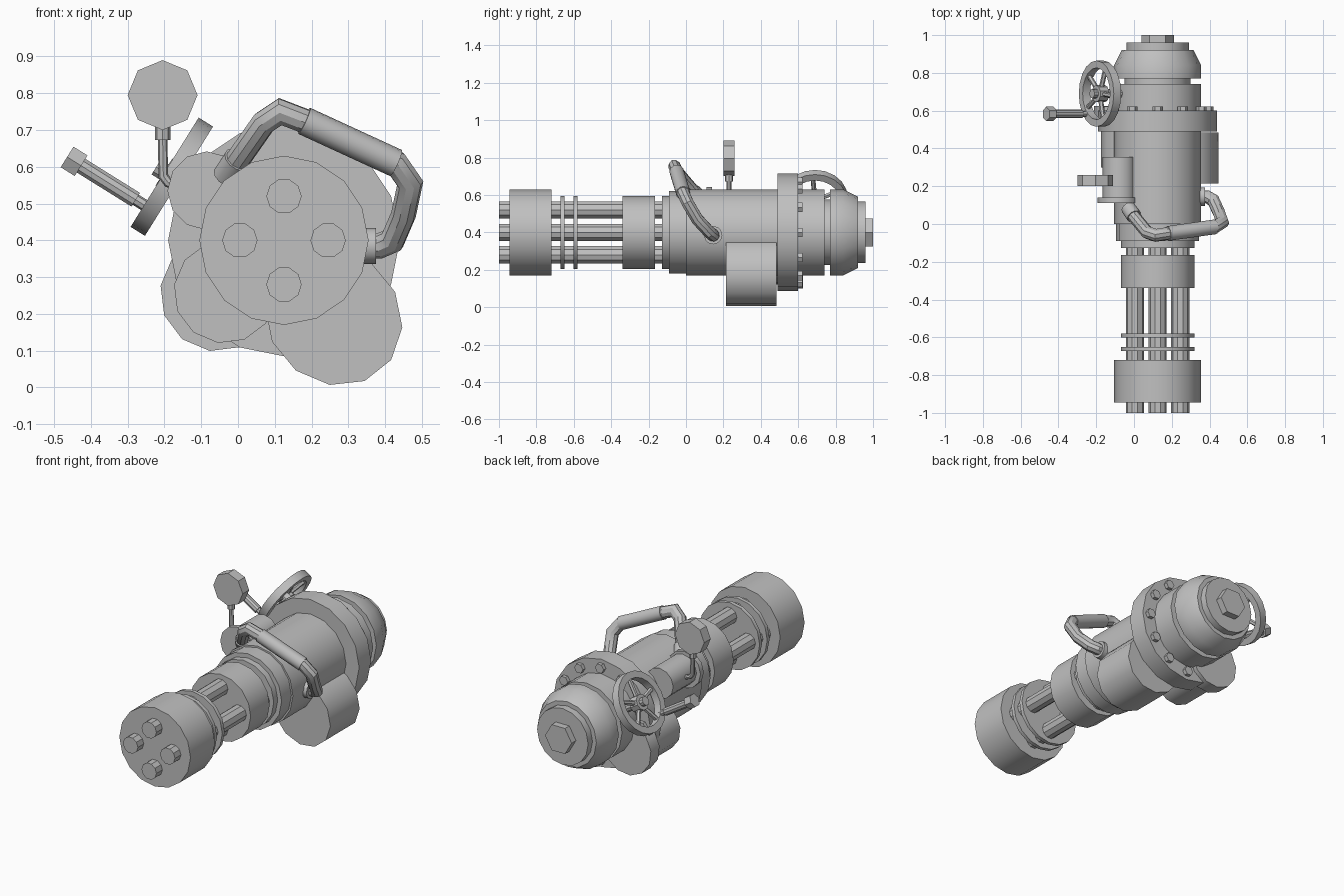
import bpy, bmesh, math
from mathutils import Vector, Matrix

if "Cube" in bpy.data.objects:
    bpy.data.objects.remove(bpy.data.objects["Cube"])

steel = bpy.data.materials.new("grey steel")
steel.diffuse_color = (0.53, 0.53, 0.53, 1)
steel.use_nodes = True
steel.node_tree.nodes["Principled BSDF"].inputs["Base Color"].default_value = steel.diffuse_color
AX, AZ = 0.125, 0.40          # main axis position
Y = Vector((0, 1, 0))


def finish(name, bm, smooth=True):
    bmesh.ops.recalc_face_normals(bm, faces=bm.faces)
    me = bpy.data.meshes.new(name)
    bm.to_mesh(me)
    bm.free()
    me.materials.append(steel)
    ob = bpy.data.objects.new(name, me)
    bpy.context.collection.objects.link(ob)
    if smooth:
        bpy.ops.object.select_all(action='DESELECT')
        ob.select_set(True)
        bpy.context.view_layer.objects.active = ob
        bpy.ops.object.shade_smooth_by_angle(angle=math.radians(35))
    return ob


def frame(d):
    """Two unit vectors square to direction d."""
    d = Vector(d).normalized()
    ref = Vector((0, 0, 1)) if abs(d.z) < 0.9 else Y
    u = ref.cross(d).normalized()
    return u, d.cross(u)


def lathe(name, origin, axis, profile, n=16, turn=0.0, closed=False, stretch=None):
    """Sweep (distance along axis, radius) points round the axis."""
    bm = bmesh.new()
    o, d = Vector(origin), Vector(axis).normalized()
    u, v = frame(d)
    rings = []
    for t, r in profile:
        ring = []
        for i in range(n):
            a = 2 * math.pi * i / n + turn
            p = (u * math.cos(a) + v * math.sin(a)) * r
            if stretch:
                s = Vector(stretch[0]).normalized()
                p += s * p.dot(s) * (stretch[1] - 1)
            ring.append(bm.verts.new(o + d * t + p))
        rings.append(ring)
    pairs = list(zip(rings, rings[1:]))
    if closed:
        pairs.append((rings[-1], rings[0]))
    else:
        bm.faces.new(rings[0])
        bm.faces.new(rings[-1])
    for a, b in pairs:
        for i in range(n):
            j = (i + 1) % n
            bm.faces.new((a[i], a[j], b[j], b[i]))
    return finish(name, bm)


def rod(name, a, b, r, n=10, turn=0.0):
    a, b = Vector(a), Vector(b)
    return lathe(name, a, b - a, [(0, r), ((b - a).length, r)], n, turn)


def tube(name, pts, r, n=10):
    """Bent pipe with mitred joints."""
    pts = [Vector(p) for p in pts]
    bm = bmesh.new()
    d = (pts[1] - pts[0]).normalized()
    u, v = frame(d)
    ring = [pts[0] + (u * math.cos(2 * math.pi * i / n) + v * math.sin(2 * math.pi * i / n)) * r
            for i in range(n)]
    rings = [[bm.verts.new(p) for p in ring]]
    for k in range(1, len(pts)):
        d = (pts[k] - pts[k - 1]).normalized()
        nrm = d if k == len(pts) - 1 else (d + (pts[k + 1] - pts[k]).normalized()).normalized()
        ring = [p + d * ((pts[k] - p).dot(nrm) / d.dot(nrm)) for p in ring]
        rings.append([bm.verts.new(p) for p in ring])
    bm.faces.new(rings[0])
    bm.faces.new(rings[-1])
    for a, b in zip(rings, rings[1:]):
        for i in range(n):
            j = (i + 1) % n
            bm.faces.new((a[i], a[j], b[j], b[i]))
    return finish(name, bm)


def disc(name, y0, y1, r, x=AX, z=AZ, n=16, turn=0.0, stretch=None):
    return lathe(name, (x, y0, z), Y, [(0, r), (y1 - y0, r)], n, turn, False, stretch)


# Four barrels
for i in range(4):
    a = i * math.pi / 2
    disc(f"barrel_{i + 1}", -1.0, 0.0, 0.048, AX + 0.12 * math.cos(a), AZ + 0.12 * math.sin(a), 10)

# Rings and discs along the main axis
disc("muzzle_ring", -0.945, -0.72, 0.23)
disc("front_spacer", -0.672, -0.65, 0.195)
disc("rear_spacer", -0.602, -0.58, 0.195)
disc("barrel_collar", -0.34, -0.165, 0.195)
disc("body_lip", -0.127, -0.08, 0.195)
disc("body_step", -0.09, 0.01, 0.22)
disc("body", 0.0, 0.50, 0.23)
disc("flange", 0.49, 0.60, 0.315)
lathe("rear_housing", (AX, 0.59, AZ), Y, [(0, 0.23), (0.15, 0.23), (0.15, 0.175), (0.19, 0.175)])
lathe("end_cap", (AX, 0.77, AZ), Y,
      [(0, 0.23), (0.07, 0.23), (0.15, 0.19), (0.15, 0.165), (0.19, 0.165)])
disc("end_nut", 0.95, 1.0, 0.086, n=6)

# Flange bolts
for i in range(12):
    a = i * math.pi / 6
    disc(f"flange_bolt_{i + 1}", 0.595, 0.622, 0.028,
         AX + 0.268 * math.cos(a), AZ + 0.268 * math.sin(a), 6)

# Side drums
disc("ammo_drum", 0.215, 0.485, 0.178, 0.26, 0.192, 12, math.radians(6), ((-1, 0, 1), 1.1))
disc("left_drum", 0.30, 0.56, 0.14, -0.035, 0.26, 12, math.radians(8))
disc("left_drum_cover", 0.545, 0.625, 0.157, -0.055, 0.255, 12, math.radians(8))
disc("upper_drum", 0.12, 0.355, 0.088, -0.078, 0.535, 12)
disc("upper_drum_plate", 0.11, 0.14, 0.107, -0.085, 0.535, 12)

# Carrying handle
path = [(-0.03, 0.085, 0.575), (0.0, 0.04, 0.62), (0.07, -0.045, 0.72), (0.115, -0.06, 0.75),
        (0.18, -0.05, 0.725), (0.43, -0.015, 0.61), (0.468, 0.01, 0.555), (0.45, 0.06, 0.47),
        (0.42, 0.125, 0.40), (0.385, 0.145, 0.385), (0.33, 0.145, 0.385)]
tube("carry_handle", path, 0.034)
g0, g1 = Vector(path[4]), Vector(path[5])
rod("handle_grip", g0, g1, 0.039, 12)
rod("handle_right_collar", (0.33, 0.145, 0.385), (0.375, 0.145, 0.385), 0.049, 12)
rod("handle_left_collar", path[0], path[1], 0.04, 12)

# Pressure gauge on a bent stem
disc("gauge", 0.20, 0.26, 0.095, -0.205, 0.795, 8)
rod("gauge_neck", (-0.205, 0.23, 0.673), (-0.205, 0.23, 0.715), 0.021, 8)
tube("gauge_stem", [(-0.205, 0.23, 0.68), (-0.203, 0.23, 0.575),
                    (-0.19, 0.23, 0.557), (-0.12, 0.23, 0.53)], 0.013, 8)

# Hand wheel, tilted outwards
hub = Vector((-0.18, 0.69, 0.573))
out = Vector((-0.85, 0, 0.53)).normalized()
rim = Vector((0.53, 0, 0.85)).normalized()
lathe("wheel_rim", hub, out,
      [(-0.023, 0.175), (0.023, 0.175), (0.023, 0.137), (-0.023, 0.137)], 20, 0, True)
lathe("wheel_hub", hub, out, [(-0.03, 0.045), (0.025, 0.045), (0.025, 0.025), (0.05, 0.025)], 10)
for i in range(5):
    a = 2 * math.pi * i / 5 + 0.4
    rod(f"wheel_spoke_{i + 1}", hub, hub + (Y * math.cos(a) + rim * math.sin(a)) * 0.15, 0.013, 6)
rod("wheel_shaft", hub, hub - out * 0.25, 0.024, 10)

# Crank on the wheel rim
c = hub - Y * 0.107 - rim * 0.105
rod("crank_pin", c, c + out * 0.08, 0.016, 8)
rod("crank_grip", c + out * 0.05, c + out * 0.235, 0.023, 10)
rod("crank_knob", c + out * 0.225, c + out * 0.27, 0.038, 6)
